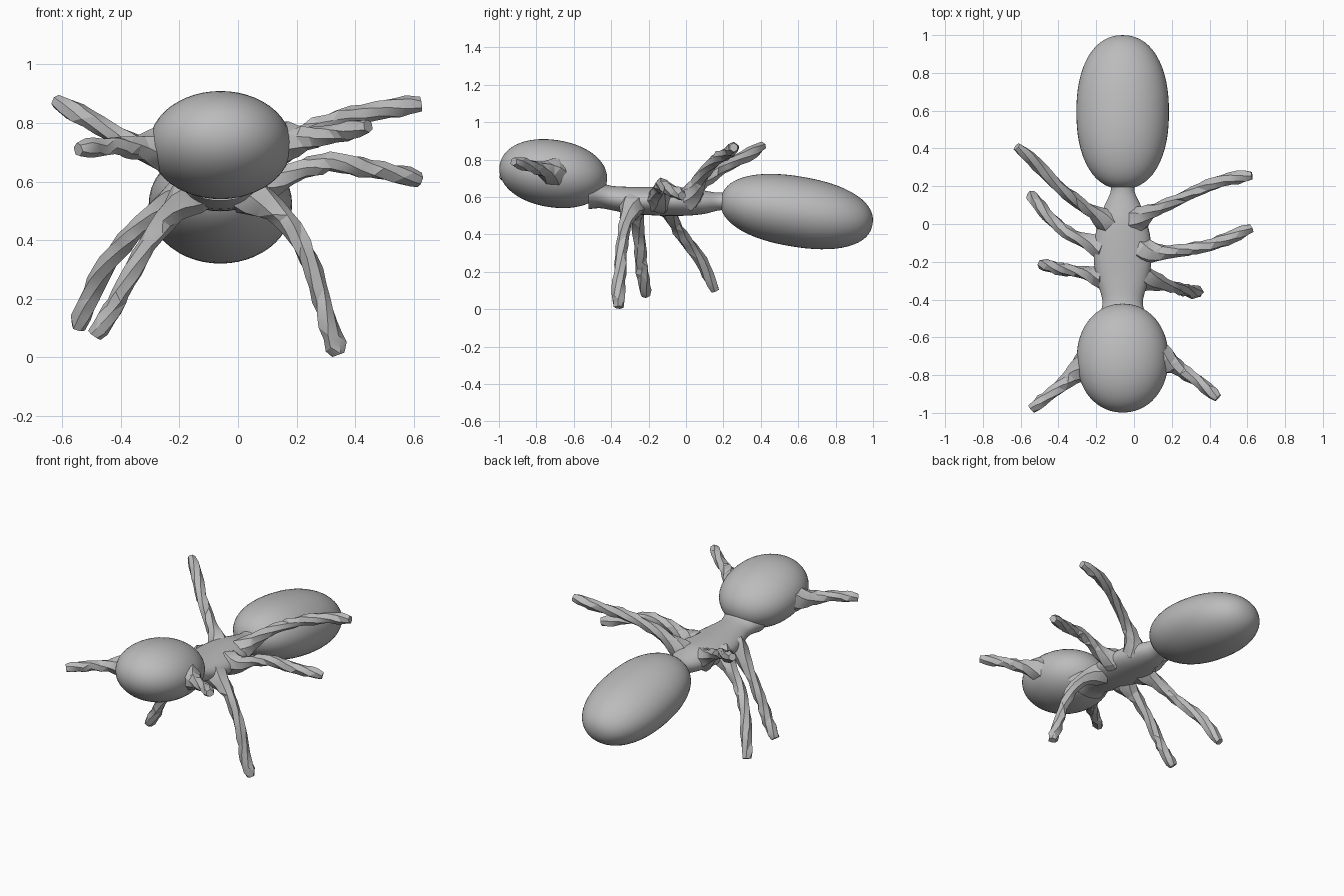
import bpy, bmesh, math, random
from mathutils import Vector, Matrix

if "Cube" in bpy.data.objects:
    bpy.data.objects.remove(bpy.data.objects["Cube"], do_unlink=True)
random.seed(4)

grey = bpy.data.materials.new("plain grey")
grey.use_nodes = True
grey.diffuse_color = (0.5, 0.5, 0.5, 1)
grey.node_tree.nodes["Principled BSDF"].inputs["Base Color"].default_value = (0.5, 0.5, 0.5, 1)


def finish(bm, name, angle):
    bmesh.ops.recalc_face_normals(bm, faces=bm.faces)
    mesh = bpy.data.meshes.new(name)
    bm.to_mesh(mesh)
    bm.free()
    ob = bpy.data.objects.new(name, mesh)
    bpy.context.collection.objects.link(ob)
    mesh.materials.append(grey)
    bpy.ops.object.select_all(action='DESELECT')
    ob.select_set(True)
    bpy.context.view_layer.objects.active = ob
    bpy.ops.object.shade_smooth_by_angle(angle=math.radians(angle))
    return ob


def skin(bm, rings):
    """Join rings of vertices into a closed tube."""
    n = len(rings[0])
    for a, b in zip(rings, rings[1:]):
        for i in range(n):
            j = (i + 1) % n
            bm.faces.new((a[i], a[j], b[j], b[i]))
    bm.faces.new(rings[0])
    bm.faces.new(rings[-1])


def catmull(points, steps):
    """Resample a list of equal-length tuples as a smooth curve."""
    p = [Vector(q) for q in points]
    p = [p[0] * 2 - p[1]] + p + [p[-1] * 2 - p[-2]]
    out = []
    for i in range(1, len(p) - 2):
        a, b, c, d = p[i - 1:i + 3]
        for k in range(steps):
            t = k / steps
            out.append(0.5 * (2 * b + (c - a) * t + (2 * a - 5 * b + 4 * c - d) * t * t
                              + (3 * b - a - 3 * c + d) * t ** 3))
    out.append(p[-2])
    return out


def egg(name, centre, radii, tilt, power):
    """Ellipsoid along y, slightly squared lengthwise and tilted nose up."""
    bm = bmesh.new()
    bmesh.ops.create_uvsphere(bm, u_segments=48, v_segments=32, radius=1)
    for v in bm.verts:
        x, y, z = v.co.x, v.co.z, -v.co.y          # poles lie on y
        r = math.hypot(x, z)
        k = (r ** power + abs(y) ** power) ** (-1 / power)
        v.co = (x * k * radii[0], y * k * radii[1], z * k * radii[2])
    bm.transform(Matrix.Translation(centre) @ Matrix.Rotation(math.radians(tilt), 4, 'X'))
    finish(bm, name, 60)


def limb(name, points, flare=0.075):
    """Rough faceted limb that flares where it leaves the body."""
    path = catmull(points, 3)
    bm, rings, sides = bmesh.new(), [], 6
    last = len(path) - 1
    start = path[0]
    for i, p in enumerate(path):
        tan = (path[min(i + 1, last)] - path[max(i - 1, 0)]).normalized()
        u = tan.cross(Vector((0, 1, 0.3))).normalized()
        w = tan.cross(u)
        r = 0.034 + (flare - 0.034) * math.exp(-((p - start).length / 0.10) ** 2)
        rough = 0.16 if (p - start).length > 0.12 else 0.03
        if i == last:
            r = 0.024
        ring = []
        for s in range(sides):
            a = 2 * math.pi * s / sides + 0.22 * i
            q = r * (1 + random.uniform(-rough, rough))
            slide = random.uniform(-rough, rough) * 0.06 if 0 < i < last else 0
            ring.append(bm.verts.new(p + (u * math.cos(a) + w * math.sin(a)) * q + tan * slide))
        rings.append(ring)
    skin(bm, rings)
    bmesh.ops.triangulate(bm, faces=bm.faces)
    finish(bm, name, 25)


# Head and abdomen
egg("head", (-0.06, -0.71, 0.725), (0.243, 0.29, 0.18), -9, 2.1)
egg("abdomen", (-0.06, 0.592, 0.522), (0.245, 0.411, 0.188), -9.5, 2.25)

# Thorax with neck and waist: y, centre z, half width, half height
stations = [(-0.52, 0.62, 0.14, 0.085), (-0.46, 0.61, 0.115, 0.07), (-0.40, 0.595, 0.108, 0.065),
            (-0.30, 0.582, 0.135, 0.072), (-0.20, 0.578, 0.152, 0.075), (-0.08, 0.576, 0.148, 0.077),
            (0.02, 0.575, 0.125, 0.074), (0.10, 0.572, 0.095, 0.062), (0.17, 0.575, 0.064, 0.048),
            (0.22, 0.578, 0.07, 0.05), (0.27, 0.575, 0.10, 0.07)]
bm = bmesh.new()
rings = []
for y, zc, hw, hh in (tuple(v) for v in catmull(stations, 4)):
    rings.append([bm.verts.new((-0.06 + hw * math.cos(a), y, zc + hh * math.sin(a)))
                  for a in (2 * math.pi * k / 32 for k in range(32))])
skin(bm, rings)
finish(bm, "thorax", 50)

# Legs, from the body to the tip
limb("front_left_leg", [(0.02, -0.28, 0.56), (0.13, -0.31, 0.50), (0.215, -0.335, 0.39),
                        (0.275, -0.35, 0.24), (0.31, -0.36, 0.11), (0.345, -0.36, 0.01)])
limb("middle_left_leg", [(0.03, -0.14, 0.58), (0.12, -0.15, 0.60), (0.22, -0.145, 0.645),
                         (0.32, -0.13, 0.665), (0.42, -0.105, 0.65), (0.52, -0.065, 0.63),
                         (0.62, -0.02, 0.605)])
limb("rear_left_leg", [(0.0, 0.01, 0.58), (0.06, 0.05, 0.645), (0.15, 0.09, 0.72),
                       (0.27, 0.145, 0.785), (0.39, 0.2, 0.825), (0.51, 0.24, 0.85),
                       (0.625, 0.255, 0.865)])
limb("front_right_leg", [(-0.14, -0.28, 0.57), (-0.22, -0.27, 0.50), (-0.31, -0.25, 0.385),
                         (-0.38, -0.24, 0.26), (-0.43, -0.23, 0.16), (-0.49, -0.215, 0.075)])
limb("middle_right_leg", [(-0.15, -0.13, 0.57), (-0.25, -0.09, 0.52), (-0.36, -0.04, 0.42),
                          (-0.44, 0.03, 0.33), (-0.50, 0.10, 0.22), (-0.545, 0.155, 0.10)])
limb("rear_right_leg", [(-0.12, 0.0, 0.57), (-0.20, 0.05, 0.63), (-0.29, 0.11, 0.69),
                        (-0.40, 0.20, 0.755), (-0.51, 0.31, 0.815), (-0.62, 0.41, 0.875)])

# Antennae
limb("left_antenna", [(0.12, -0.70, 0.73), (0.20, -0.745, 0.74), (0.28, -0.795, 0.755),
                      (0.36, -0.845, 0.77), (0.445, -0.92, 0.79)], 0.085)
limb("right_antenna", [(-0.24, -0.735, 0.715), (-0.31, -0.79, 0.715), (-0.38, -0.85, 0.72),
                       (-0.46, -0.915, 0.72), (-0.545, -0.98, 0.71)], 0.085)
